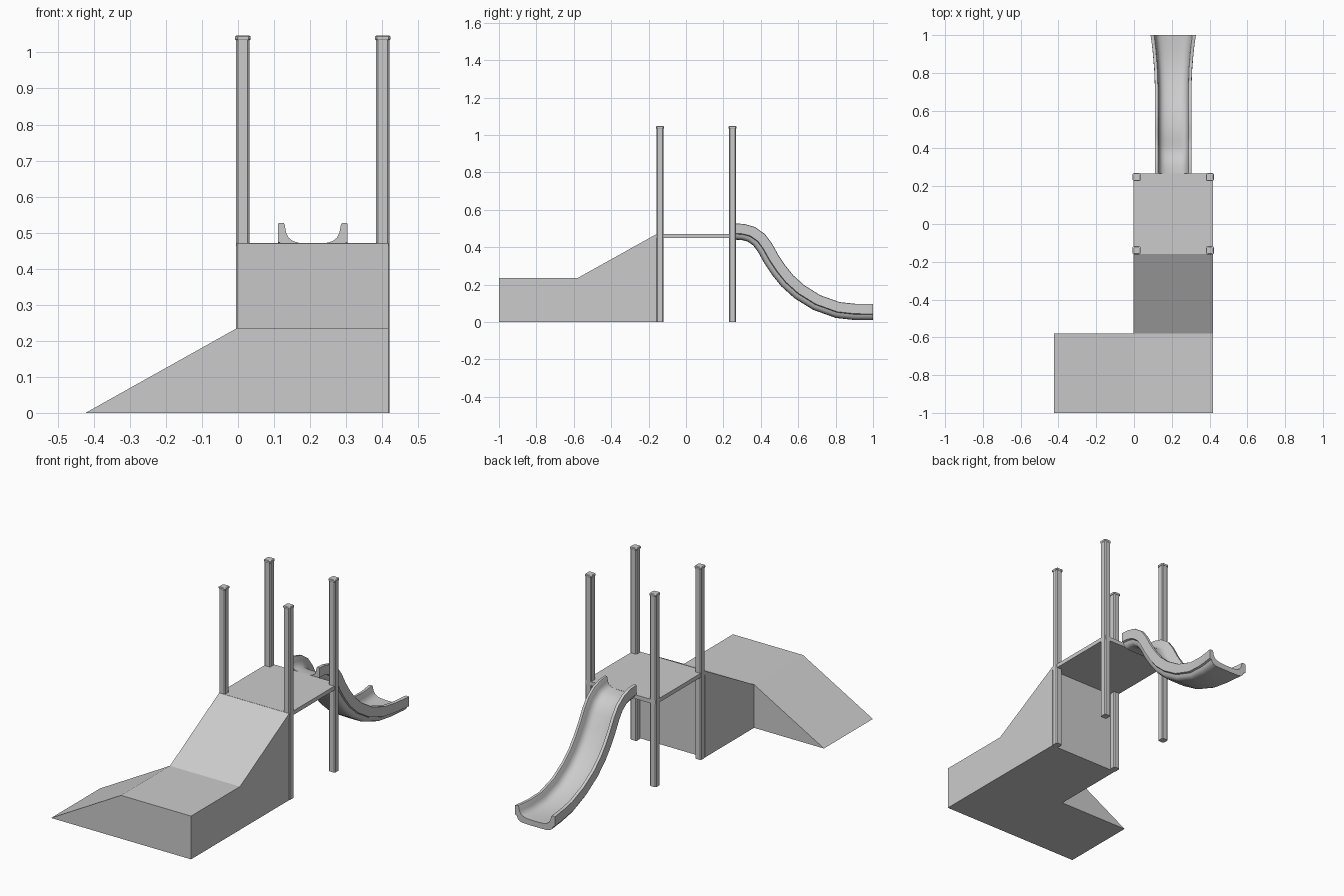
import bpy, bmesh
from mathutils import Vector

if "Cube" in bpy.data.objects:
    bpy.data.objects.remove(bpy.data.objects["Cube"])


def make_object(name, verts, faces):
    mesh = bpy.data.meshes.new(name)
    bm = bmesh.new()
    vs = [bm.verts.new(v) for v in verts]
    for f in faces:
        bm.faces.new([vs[i] for i in f])
    bmesh.ops.recalc_face_normals(bm, faces=bm.faces)
    bm.to_mesh(mesh)
    bm.free()
    obj = bpy.data.objects.new(name, mesh)
    bpy.context.collection.objects.link(obj)
    return obj


def loft(name, rings):
    """Closed rings of equal length joined by quads and capped at both ends."""
    n = len(rings[0])
    verts = [v for ring in rings for v in ring]
    faces = [(r * n + i, r * n + (i + 1) % n, (r + 1) * n + (i + 1) % n, (r + 1) * n + i)
             for r in range(len(rings) - 1) for i in range(n)]
    faces += [tuple(range(n)), tuple(range(len(verts) - n, len(verts)))]
    return make_object(name, verts, faces)


def chamfered_square(cx, cy, z, half, cut):
    h, k = half, half - cut
    pts = [(h, -k), (h, k), (k, h), (-k, h), (-h, k), (-h, -k), (-k, -h), (k, -h)]
    return [(cx + x, cy + y, z) for x, y in pts]


# L-shaped ramp: side wedge, landing, upper slope
X0, X1, X2 = -0.423, -0.003, 0.418
Y0, Y1, Y2 = -1.0, -0.58, -0.158
Z1, Z2 = 0.235, 0.47
make_object("ramp", [
    (X0, Y0, 0), (X0, Y1, 0), (X1, Y0, Z1), (X1, Y1, Z1), (X2, Y0, Z1), (X2, Y1, Z1),
    (X1, Y2, Z2), (X2, Y2, Z2), (X2, Y0, 0), (X2, Y2, 0), (X1, Y2, 0), (X1, Y1, 0)],
    [(0, 2, 3, 1), (2, 4, 5, 3), (3, 5, 7, 6), (0, 8, 4, 2), (8, 9, 7, 5, 4),
     (6, 7, 9, 10), (3, 6, 10, 11), (1, 3, 11), (0, 1, 11, 10, 9, 8)])

# Deck
loft("deck", [[(X1, Y2, z), (X2, Y2, z), (X2, 0.267, z), (X1, 0.267, z)]
              for z in (0.449, 0.471)])

# Posts with caps
for side, px in (("left", 0.0135), ("right", 0.4015)):
    for end, py in (("front", -0.139), ("back", 0.249)):
        loft(f"{end}_{side}_post",
             [chamfered_square(px, py, z, 0.0185, 0.005) for z in (0, 1.035)])
        loft(f"{end}_{side}_post_cap",
             [chamfered_square(px, py, z, h, 0.006)
              for z, h in ((1.034, 0.020), (1.037, 0.0215), (1.044, 0.0215), (1.047, 0.018))])

# Slide: trough section swept along its underside, flaring at the exit
path = [(0.267, 0.440), (0.30, 0.438), (0.33, 0.430), (0.36, 0.409), (0.385, 0.375),
        (0.42, 0.312), (0.46, 0.252), (0.51, 0.190), (0.58, 0.127), (0.68, 0.065),
        (0.80, 0.022), (0.90, 0.0105), (0.95, 0.010), (1.0, 0.010)]
flare = {0.68: 1.0, 0.80: 1.04, 0.90: 1.12, 0.95: 1.175, 1.0: 1.25}
half = [(0.025, 0.0), (0.06, 0.001), (0.074, 0.006), (0.083, 0.016), (0.087, 0.030),
        (0.096, 0.034), (0.096, 0.085), (0.093, 0.087), (0.081, 0.087), (0.078, 0.082),
        (0.074, 0.060), (0.067, 0.046), (0.056, 0.037), (0.040, 0.032), (0.018, 0.030)]
section = half + [(-u, v) for u, v in reversed(half)]
rings = []
for i, (y, z) in enumerate(path):
    a, b = path[max(i - 1, 0)], path[min(i + 1, len(path) - 1)]
    t = Vector((b[0] - a[0], b[1] - a[1])).normalized()
    if i in (0, len(path) - 1):
        t = Vector((1, 0))
    w = flare.get(y, 1.0)
    rings.append([(0.2075 + u * w, y - t.y * v, z + t.x * v) for u, v in section])
slide = loft("slide", rings)
bpy.context.view_layer.objects.active = slide
slide.select_set(True)
bpy.ops.object.shade_smooth_by_angle(angle=0.6)
